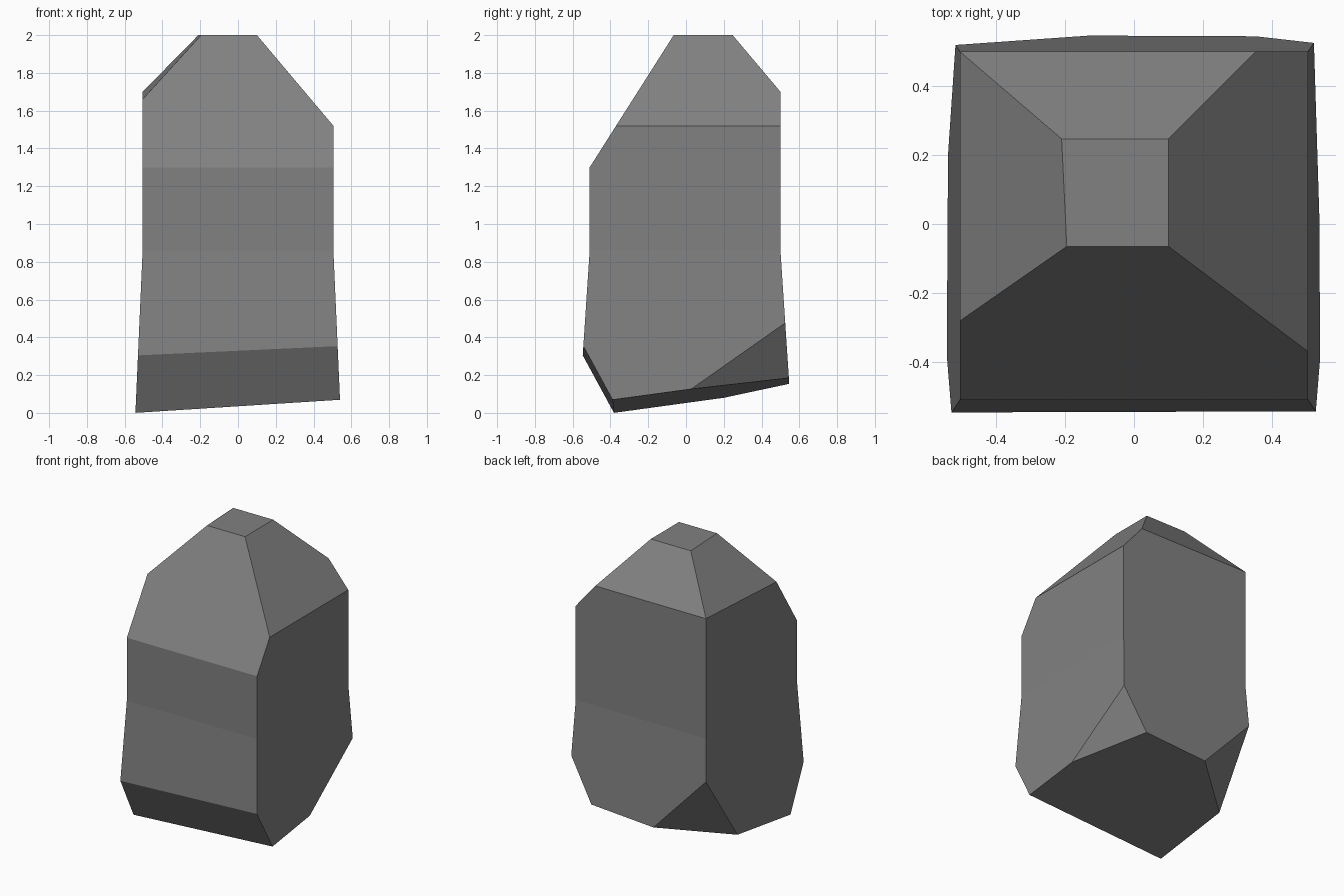
import bpy, bmesh
from mathutils import Vector

# Remove the default cube only
cube = bpy.data.objects.get("Cube")
if cube:
    bpy.data.objects.remove(cube, do_unlink=True)

# Stone colour
stone = bpy.data.materials.new("stone_grey")
stone.use_nodes = True
grey = (0.22, 0.22, 0.22, 1)
stone.diffuse_color = grey
shader = next(n for n in stone.node_tree.nodes if n.type == 'BSDF_PRINCIPLED')
shader.inputs["Base Color"].default_value = grey

bm = bmesh.new()


def ring(z, half_x, front, back):
    corners = ((-half_x, front), (half_x, front), (half_x, back), (-half_x, back))
    return [bm.verts.new((x, y, z)) for x, y in corners]


# Upright block with a slightly flared lower half
rings = [ring(-0.2, 0.552, -0.58, 0.57),
         ring(0.86, 0.505, -0.51, 0.5),
         ring(2, 0.505, -0.51, 0.5)]
for low, high in zip(rings, rings[1:]):
    for i in range(4):
        j = (i + 1) % 4
        bm.faces.new((low[i], low[j], high[j], high[i]))
bm.faces.new(rings[0][::-1])
bm.faces.new(rings[-1])


def chip(a, b, c):
    """Slice off everything beyond the plane through three points, and cap it."""
    a, b, c = Vector(a), Vector(b), Vector(c)
    normal = (b - a).cross(c - a).normalized()
    if normal.dot(Vector((0, 0, 1)) - a) > 0:
        normal.negate()
    cut = bmesh.ops.bisect_plane(bm, geom=bm.verts[:] + bm.edges[:] + bm.faces[:],
                                 dist=1e-5, plane_co=a, plane_no=normal, clear_outer=True)
    edges = [e for e in cut["geom_cut"] if isinstance(e, bmesh.types.BMEdge)]
    bmesh.ops.contextual_create(bm, geom=edges)


# Sloped crown: front, back, left, right
chip((0, -0.065, 2), (1, -0.065, 2), (0, -0.51, 1.3))
chip((0, 0.247, 2), (1, 0.247, 2), (0, 0.5, 1.7))
chip((0.1, 0, 2), (0.1, 1, 2), (0.505, 0, 1.52))
chip((-0.195, -0.065, 2), (-0.21, 0.247, 2), (-0.505, 0.5, 1.7))

# Tilted underside, front bevel and two chipped back corners
chip((-0.54, -0.385, 0), (0.54, -0.385, 0.07), (-0.54, 0.2, 0.08))
chip((-0.53, -0.547, 0.305), (0.53, -0.547, 0.36), (0, -0.385, 0.035))
chip((0.35, 0.545, 0.18), (0.54, 0.02, 0.125), (0.525, 0.523, 0.48))
chip((-0.13, 0.547, 0.155), (-0.54, 0.2, 0.08), (-0.517, 0.516, 0.56))

bmesh.ops.recalc_face_normals(bm, faces=bm.faces[:])
mesh = bpy.data.meshes.new("standing_stone")
bm.to_mesh(mesh)
bm.free()
mesh.materials.append(stone)
bpy.context.collection.objects.link(bpy.data.objects.new("standing_stone", mesh))
